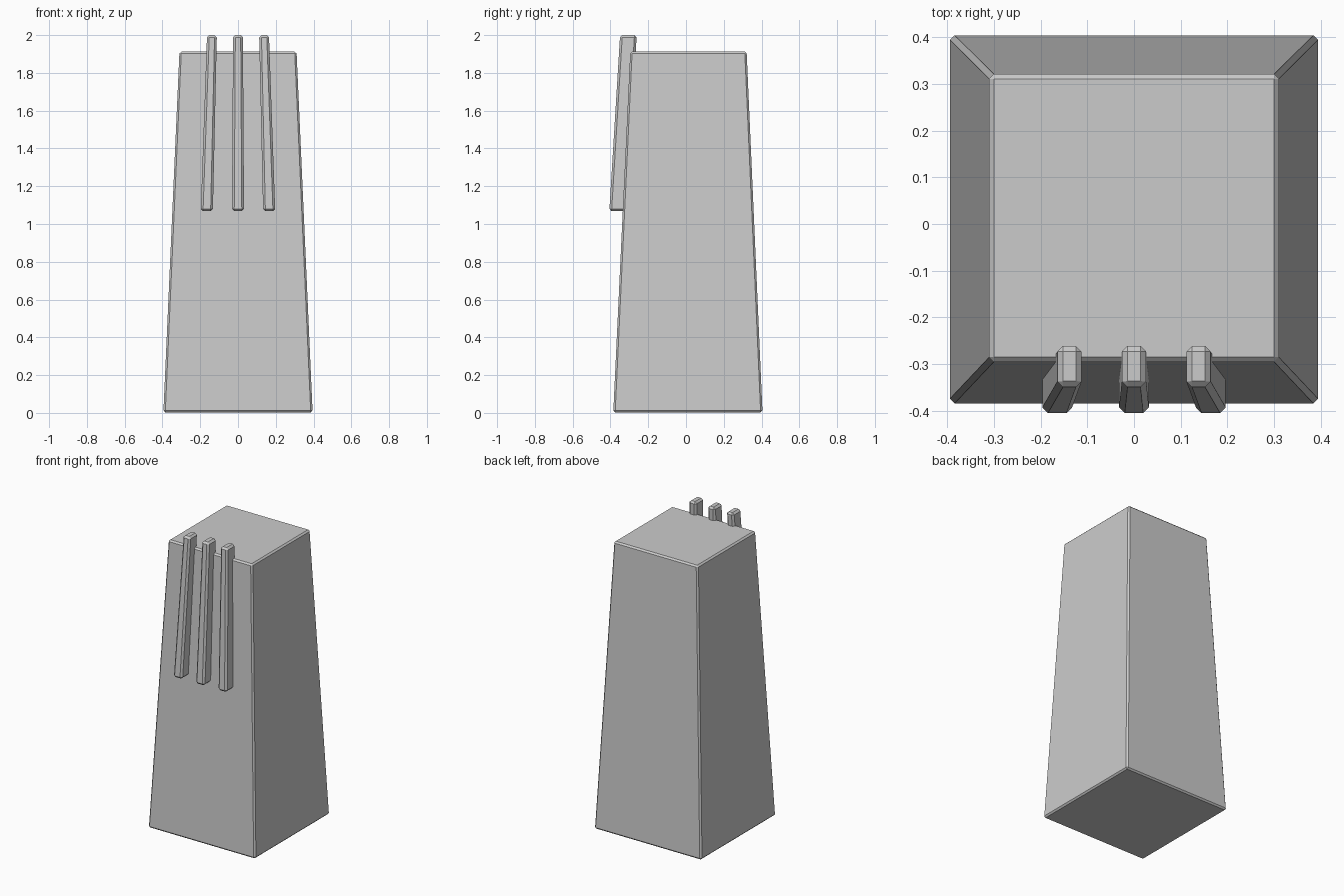
import bpy, bmesh

if "Cube" in bpy.data.objects:
    bpy.data.objects.remove(bpy.data.objects["Cube"])


def tapered_block(name, bottom, top, bevel):
    """bottom / top = (centre x, centre y, half x, half y, z)"""
    bm = bmesh.new()
    bmesh.ops.create_cube(bm, size=2)
    for v in bm.verts:
        cx, cy, hx, hy, z = top if v.co.z > 0 else bottom
        v.co = (cx + v.co.x * hx, cy + v.co.y * hy, z)
    bmesh.ops.recalc_face_normals(bm, faces=bm.faces)
    mesh = bpy.data.meshes.new(name)
    bm.to_mesh(mesh)
    bm.free()
    obj = bpy.data.objects.new(name, mesh)
    bpy.context.collection.objects.link(obj)
    # Single-segment chamfer on every edge
    mod = obj.modifiers.new("chamfer", 'BEVEL')
    mod.width = bevel
    mod.segments = 1
    mod.limit_method = 'NONE'
    return obj


# Tapered square body
tapered_block("body", (0, 0.01, 0.395, 0.395, 0.003),
              (0, 0.013, 0.31, 0.308, 1.912), 0.01)

# Three slanted ribs on the front, converging towards the top
for name, side in (("left_rib", -1), ("middle_rib", 0), ("right_rib", 1)):
    tapered_block(name, (side * 0.165, -0.36, 0.032, 0.046, 1.068),
                  (side * 0.138, -0.305, 0.026, 0.044, 2.0), 0.012)
